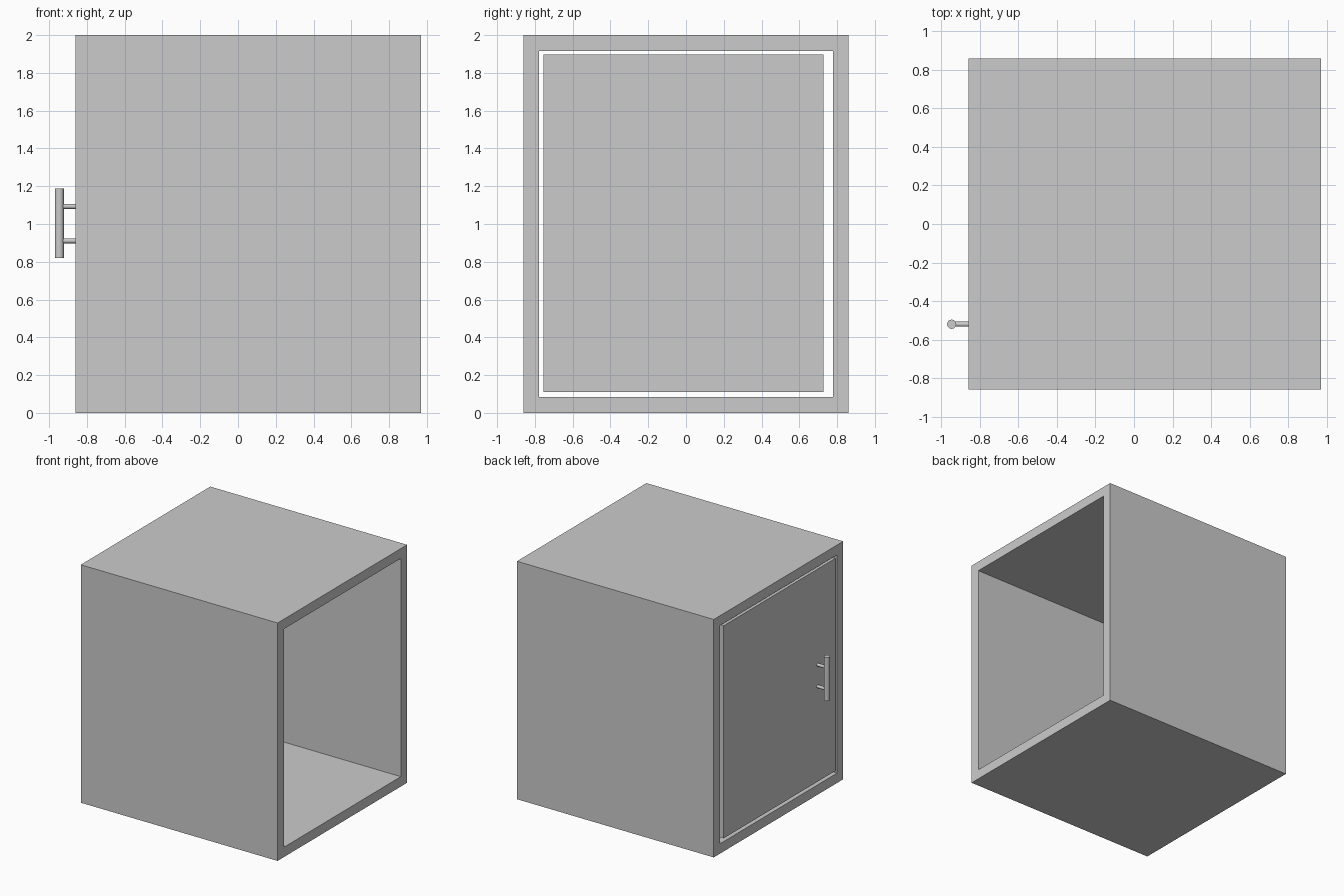
import bpy
import bmesh
import math
from mathutils import Matrix, Vector

default = bpy.data.objects.get("Cube")
if default:
    bpy.data.objects.remove(default, do_unlink=True)

GREY = (0.6, 0.6, 0.6, 1)
grey = bpy.data.materials.new("plain grey")
grey.use_nodes = True
grey.diffuse_color = GREY
grey.node_tree.nodes["Principled BSDF"].inputs["Base Color"].default_value = GREY

BACK, OPEN = -0.86, 0.97      # door end and open end along x
HALF_Y, HEIGHT, WALL = 0.86, 2.0, 0.083


def finish(name, bm):
    bmesh.ops.recalc_face_normals(bm, faces=bm.faces)
    mesh = bpy.data.meshes.new(name)
    bm.to_mesh(mesh)
    bm.free()
    mesh.materials.append(grey)
    obj = bpy.data.objects.new(name, mesh)
    bpy.context.collection.objects.link(obj)
    return obj


def box(name, low, high):
    low, high = Vector(low), Vector(high)
    bm = bmesh.new()
    bmesh.ops.create_cube(bm, size=1, matrix=Matrix.Translation(
        (low + high) / 2) @ Matrix.Diagonal((*(high - low), 1)))
    return finish(name, bm)


def rod(name, start, end, radius):
    start, end = Vector(start), Vector(end)
    axis = end - start
    bm = bmesh.new()
    turn = axis.to_track_quat("Z", "Y").to_matrix().to_4x4()
    bmesh.ops.create_cone(bm, cap_ends=True, segments=16, radius1=radius,
                          radius2=radius, depth=axis.length,
                          matrix=Matrix.Translation((start + end) / 2) @ turn)
    obj = finish(name, bm)
    bpy.ops.object.select_all(action="DESELECT")
    obj.select_set(True)
    bpy.context.view_layer.objects.active = obj
    bpy.ops.object.shade_smooth_by_angle(angle=math.radians(40))


def ring(bm, x, inset):
    y = HALF_Y - inset
    return [bm.verts.new((x, sy * y, z)) for sy, z in (
        (-1, inset), (1, inset), (1, HEIGHT - inset), (-1, HEIGHT - inset))]


# Cabinet shell: a square tube open at both ends
bm = bmesh.new()
loops = [ring(bm, BACK, 0), ring(bm, OPEN, 0),
         ring(bm, OPEN, WALL), ring(bm, BACK, WALL)]
for a, b in zip(loops, loops[1:] + loops[:1]):
    for i in range(4):
        j = (i + 1) % 4
        bm.faces.new((a[i], a[j], b[j], b[i]))
finish("cabinet_shell", bm)

# Door, flush with the shell's end and slightly off centre
box("door", (BACK, -0.755, 0.11), (BACK + WALL, 0.727, 1.897))

# Bar handle on two posts
HANDLE_X, HANDLE_Y = -0.946, -0.52
rod("handle_bar", (HANDLE_X, HANDLE_Y, 0.82), (HANDLE_X, HANDLE_Y, 1.187), 0.024)
for side, z in (("lower", 0.911), ("upper", 1.093)):
    rod(f"{side}_handle_post", (BACK, HANDLE_Y, z), (HANDLE_X, HANDLE_Y, z), 0.013)
